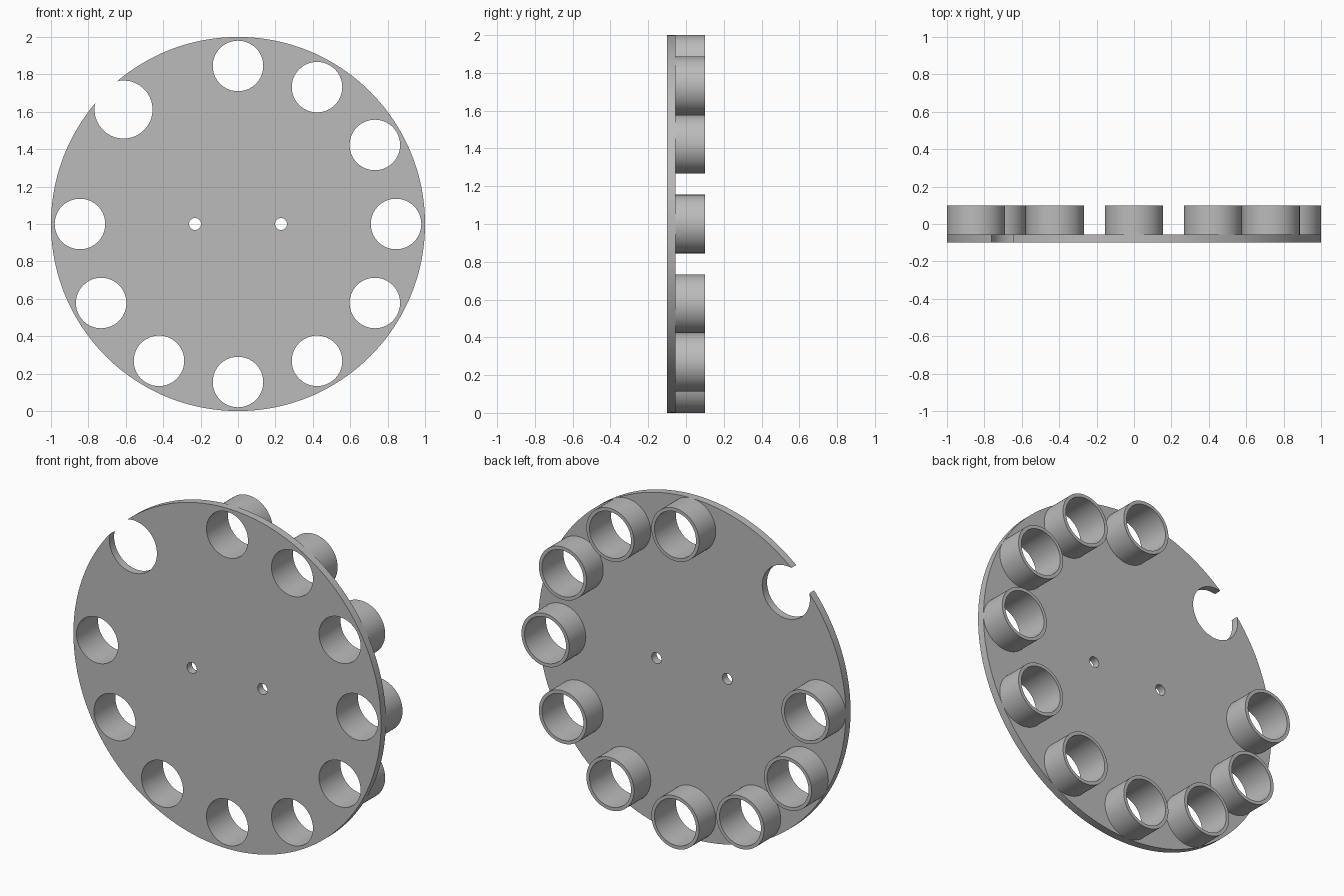
import bpy, bmesh, math
from mathutils import Matrix, Vector

cube = bpy.data.objects.get("Cube")
if cube:
    bpy.data.objects.remove(cube, do_unlink=True)

CENTRE_Z = 1.0
FRONT, SEAT, BACK = -0.1, -0.055, 0.1    # plate front, plate back, tube ends
RING, BORE, TUBE = 0.845, 0.135, 0.155   # ring radius, bore and tube radii

grey = bpy.data.materials.new("grey plastic")
grey.use_nodes = True
grey.diffuse_color = (0.5, 0.5, 0.5, 1)
grey.node_tree.nodes["Principled BSDF"].inputs["Base Color"].default_value = (0.5, 0.5, 0.5, 1)


def add_cylinder(bm, x, z, radius, y0, y1, sides):
    """Capped cylinder along y."""
    place = Matrix.Translation((x, (y0 + y1) / 2, z)) @ Matrix.Rotation(math.pi / 2, 4, 'X')
    bmesh.ops.create_cone(bm, cap_ends=True, segments=sides, radius1=radius,
                          radius2=radius, depth=y1 - y0, matrix=place)


def make_object(name, bm):
    mesh = bpy.data.meshes.new(name)
    bmesh.ops.recalc_face_normals(bm, faces=bm.faces)
    bm.to_mesh(mesh)
    bm.free()
    obj = bpy.data.objects.new(name, mesh)
    bpy.context.collection.objects.link(obj)
    mesh.materials.append(grey)
    return obj


def select_only(obj):
    bpy.ops.object.select_all(action='DESELECT')
    obj.select_set(True)
    bpy.context.view_layer.objects.active = obj


def smooth(obj):
    select_only(obj)
    bpy.ops.object.shade_smooth_by_angle(angle=math.radians(30))


# Twelve clock positions, two of them left out for the notch
angles = [math.radians(30 * i) for i in range(12) if i not in (4, 5)]
spots = [(RING * math.cos(a), CENTRE_Z + RING * math.sin(a)) for a in angles]

# Round plate
bm = bmesh.new()
add_cylinder(bm, 0, CENTRE_Z, 1.0, FRONT, SEAT, 192)
plate = make_object("plate", bm)

# Cutter for the bores, the open notch and the two screw holes
bm = bmesh.new()
for x, z in spots:
    add_cylinder(bm, x, z, BORE, -0.3, 0.3, 64)
add_cylinder(bm, -0.612, CENTRE_Z + 0.612, TUBE, -0.3, 0.3, 64)
for side in (-1, 1):
    add_cylinder(bm, side * 0.23, CENTRE_Z, 0.032, -0.3, 0.3, 32)
cutter = make_object("hole_cutter", bm)
cutter.hide_render = True

cut = plate.modifiers.new("holes", 'BOOLEAN')
cut.operation, cut.solver, cut.object = 'DIFFERENCE', 'EXACT', cutter
select_only(plate)
bpy.ops.object.modifier_apply(modifier=cut.name)
bpy.data.objects.remove(cutter, do_unlink=True)
smooth(plate)

# Tubes on the back: a wall section spun around each bore axis
for number, (x, z) in enumerate(spots, 1):
    bm = bmesh.new()
    section = [(BORE, SEAT), (BORE, BACK), (TUBE, BACK), (TUBE, SEAT)]
    verts = [bm.verts.new((x + r, y, z)) for r, y in section]
    edges = [bm.edges.new(pair) for pair in zip(verts, verts[1:])]
    bmesh.ops.spin(bm, geom=verts + edges, cent=Vector((x, 0, z)), axis=(0, 1, 0),
                   angle=math.tau, steps=64, use_merge=True)
    bmesh.ops.remove_doubles(bm, verts=bm.verts, dist=0.0001)
    smooth(make_object(f"tube_{number}", bm))
